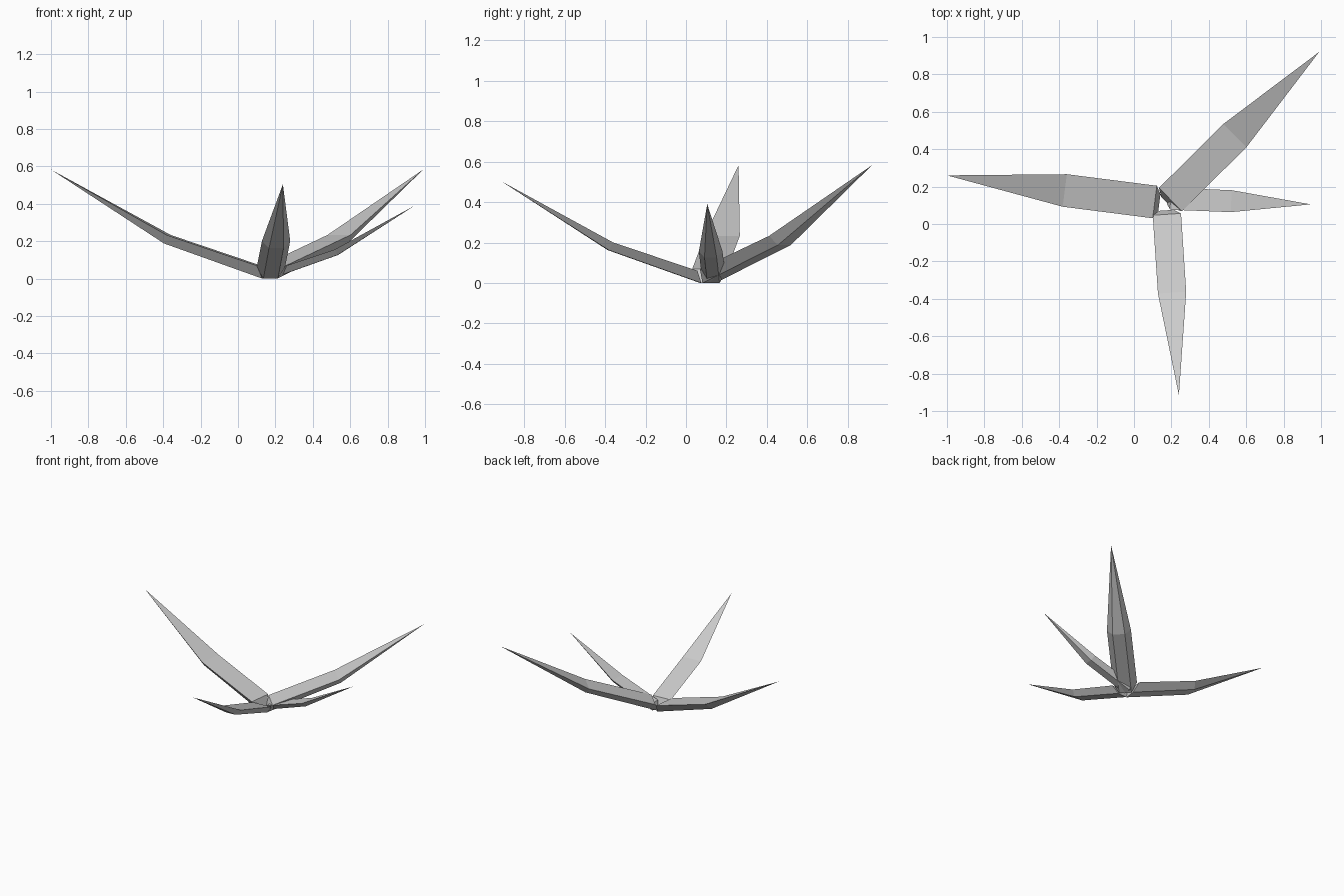
import bpy, bmesh, math
from mathutils import Vector

cube = bpy.data.objects.get("Cube")
if cube:
    bpy.data.objects.remove(cube, do_unlink=True)

grey = bpy.data.materials.new("light grey")
grey.use_nodes = True
colour = (0.6, 0.6, 0.6, 1)
grey.diffuse_color = colour
grey.node_tree.nodes["Principled BSDF"].inputs["Base Color"].default_value = colour

# Full-size blade sections: (distance back from tip, half width, height)
BASE = [(1.12, 0.0875, 0.07), (1.145, 0.045, 0.0)]
MIDDLE = [(0.635, 0.0875, 0.233), (0.615, 0.045, 0.188)]
TIP_HEIGHT = 0.583


def blade(name, tip_x, tip_y, degrees, size):
    """Bent, pointed blade with a flat top and a narrower flat underside."""
    angle = math.radians(degrees)
    out = Vector((math.cos(angle), math.sin(angle), 0))
    side = Vector((-out.y, out.x, 0))
    tip_ground = Vector((tip_x, tip_y, 0))
    bm = bmesh.new()

    def ring(section):
        (top_back, top_half, top_z), (low_back, low_half, low_z) = section
        corners = [(top_back, top_half, top_z), (top_back, -top_half, top_z),
                   (low_back, -low_half, low_z), (low_back, low_half, low_z)]
        return [bm.verts.new(tip_ground + size * (side * w - out * b + Vector((0, 0, z))))
                for b, w, z in corners]

    base, middle = ring(BASE), ring(MIDDLE)
    tip = bm.verts.new(tip_ground + Vector((0, 0, TIP_HEIGHT * size)))
    bm.faces.new(base)
    for i in range(4):
        j = (i + 1) % 4
        bm.faces.new((base[i], base[j], middle[j], middle[i]))
        bm.faces.new((middle[i], middle[j], tip))
    bmesh.ops.recalc_face_normals(bm, faces=bm.faces)
    mesh = bpy.data.meshes.new(name)
    bm.to_mesh(mesh)
    bm.free()
    mesh.materials.append(grey)
    bpy.context.collection.objects.link(bpy.data.objects.new(name, mesh))


# Four blades fanning out from one root
blade("right_blade", -1.0, 0.26, 172.7, 1.0)
blade("back_left_blade", 0.99, 0.92, 44.8, 1.0)
blade("front_blade", 0.24, -0.915, -86.2, 0.865)
blade("left_blade", 0.945, 0.105, -2.3, 0.67)
